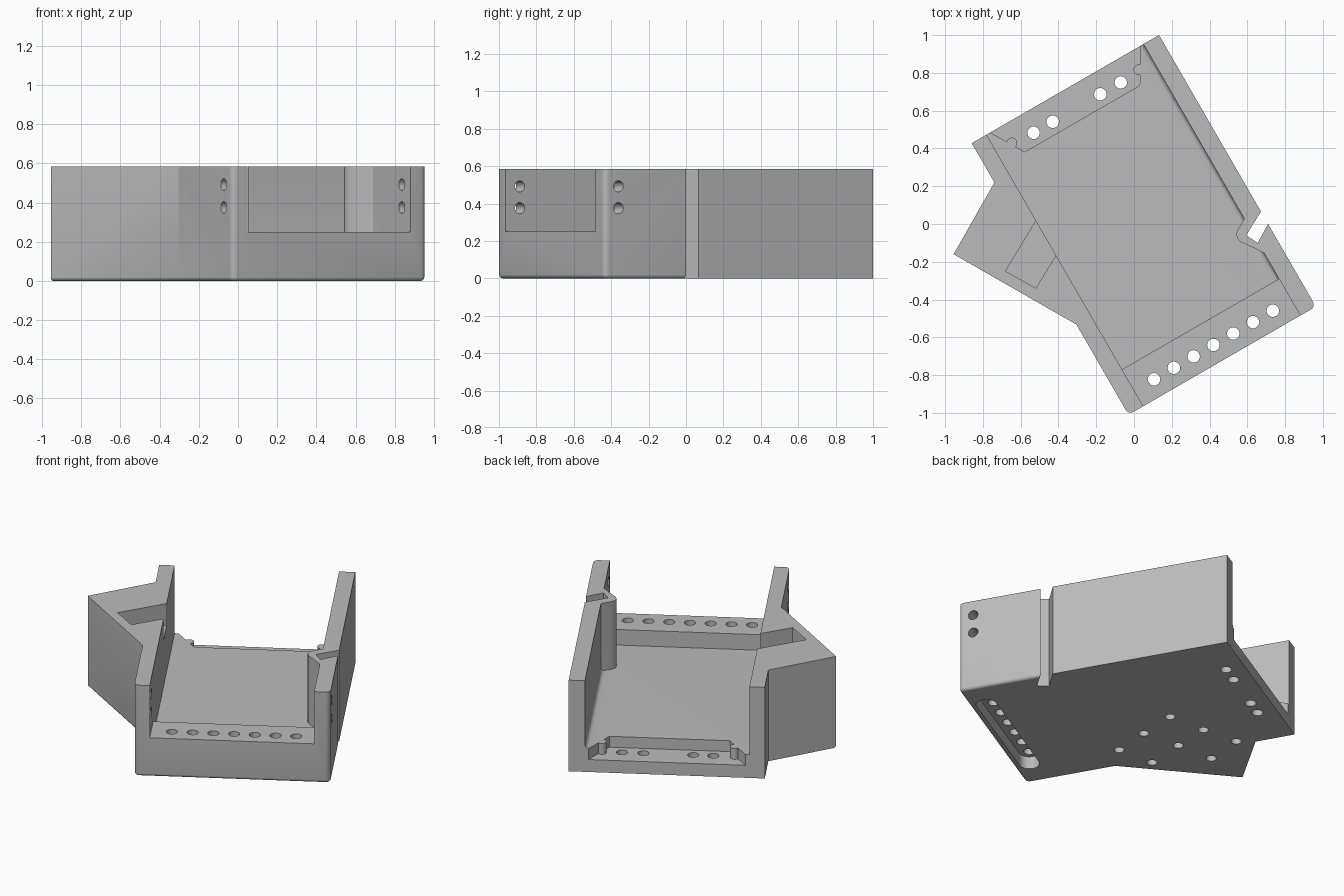
import bpy, bmesh, math
from mathutils import Matrix

if "Cube" in bpy.data.objects:
    bpy.data.objects.remove(bpy.data.objects["Cube"])

HEIGHT, FLOOR, FRONT_LEVEL = 0.585, 0.15, 0.25

grey = bpy.data.materials.new("plain grey")
grey.use_nodes = True
grey.diffuse_color = (0.5, 0.5, 0.5, 1)
grey.node_tree.nodes["Principled BSDF"].inputs["Base Color"].default_value = (0.5, 0.5, 0.5, 1)


def bevel(bm, rule, radius):
    bm.edges.ensure_lookup_table()
    picked = [e for e in bm.edges if rule(*e.verts)]
    bmesh.ops.bevel(bm, geom=picked, offset=radius, segments=5, profile=0.5, affect='EDGES')


def prism(name, outline, z0, z1, bevels=()):
    """Extrude a plan outline from z0 to z1, then round the chosen edges."""
    bm = bmesh.new()
    base = bm.faces.new([bm.verts.new((x, y, z0)) for x, y in outline])
    top = bmesh.ops.extrude_face_region(bm, geom=[base])["geom"]
    bmesh.ops.translate(bm, vec=(0, 0, z1 - z0),
                        verts=[v for v in top if isinstance(v, bmesh.types.BMVert)])
    bmesh.ops.recalc_face_normals(bm, faces=bm.faces)
    for rule, radius in bevels:
        bevel(bm, rule, radius)
    mesh = bpy.data.meshes.new(name)
    bm.to_mesh(mesh)
    bm.free()
    ob = bpy.data.objects.new(name, mesh)
    bpy.context.collection.objects.link(ob)
    return ob


def disc(x, y, r, n=24):
    return [(x + r * math.cos(2 * math.pi * i / n), y + r * math.sin(2 * math.pi * i / n))
            for i in range(n)]


def cut(target, cutter):
    mod = target.modifiers.new("cut", 'BOOLEAN')
    mod.operation, mod.solver, mod.object = 'DIFFERENCE', 'EXACT', cutter
    bpy.context.view_layer.objects.active = target
    bpy.ops.object.modifier_apply(modifier=mod.name)
    bpy.data.objects.remove(cutter)


# Edge rules for rounding
def front_corner(a, b):
    return abs(a.co.z - b.co.z) > 0.1 and a.co.y < -0.85 and b.co.y < -0.85


def front_bottom(a, b):
    mid = (a.co + b.co) / 2
    return max(a.co.z, b.co.z) < 0.001 and (mid.y < -0.4 or (mid.x < -0.55 and mid.y < 0.1))


def wall_foot(a, b):
    return max(a.co.z, b.co.z) < FLOOR + 0.001 and min(a.co.x, b.co.x) > 0.515


# Solid block with the triangular side lug and slanted notch
body = prism("bracket_body",
             [(-0.53, -0.86), (0.615, -0.86), (0.615, -0.355), (0.517, -0.414),
              (0.485, -0.349), (0.615, -0.279), (0.615, 0.80), (-0.53, 0.80),
              (-0.53, 0.56), (-0.907, 0.339), (-0.53, -0.309)],
             0, HEIGHT, [(front_corner, 0.03), (front_bottom, 0.02)])

# Main tray, leaving a rounded pad behind the notch
cut(body, prism("tray_cutter",
                [(-0.44, -0.635), (0.52, -0.635), (0.52, -0.479), (0.477, -0.414),
                 (0.442, -0.365), (0.436, -0.342), (0.441, -0.32), (0.455, -0.304),
                 (0.52, -0.267), (0.52, 1), (-0.44, 1)],
                FLOOR, 1, [(wall_foot, 0.025)]))
# Lower front wall between the side walls
cut(body, prism("front_cutter", [(-0.44, -1), (0.52, -1), (0.52, -0.6), (-0.44, -0.6)],
                FRONT_LEVEL, 1))
# Pocket in the side lug
cut(body, prism("pocket_cutter",
                [(-0.40, 0.296), (-0.714, 0.124), (-0.62, -0.034), (-0.40, 0.085)],
                HEIGHT - 0.14, 1))

# Rear ledge with a small round bump on each slanted side
ledge = prism("ledge_cutter", [(-0.31, 0.62), (0.393, 0.62), (0.56, 0.9), (-0.477, 0.9)], 0.08, 0.3)
for x in (-0.345, 0.43):
    cut(ledge, prism("bump", disc(x, 0.695, 0.028), 0, 1))
cut(body, ledge)

# Underside slot beneath the front holes
slot = []
for cx, start in ((0.41, -90), (-0.32, 90)):
    for i in range(13):
        a = math.radians(start + 15 * i)
        slot.append((cx + 0.06 * math.cos(a), -0.765 + 0.06 * math.sin(a)))
cut(body, prism("slot_cutter", slot, -0.1, 0.08))

# Vertical holes through the front wall and rear ledge
for i in range(7):
    cut(body, prism("hole", disc(-0.319 + 0.121 * i, -0.765, 0.033), -0.2, 1))
for x in (-0.219, -0.102, 0.189, 0.314):
    cut(body, prism("hole", disc(x, 0.684, 0.033), -0.2, 1))

# Blind holes in the underside
for x, y in ((-0.09, 0.19), (-0.30, 0.32), (-0.22, -0.02), (-0.42, 0.12),
             (-0.49, 0.454), (-0.35, -0.22), (-0.553, -0.09), (-0.626, 0.25)):
    cut(body, prism("hole", disc(x, y, 0.03), -0.2, 0.1))

# Cross holes through both side walls
for z in (0.375, 0.492):
    cross = prism("hole", disc(0, 0, 0.03), -0.8, 0.8)
    cross.data.transform(Matrix.Translation((0, -0.772, z)) @ Matrix.Rotation(math.pi / 2, 4, 'Y'))
    cut(body, cross)

# Turn the finished part, colour it and smooth the rounded edges
body.data.transform(Matrix.Rotation(math.radians(30), 4, 'Z'))
body.data.materials.clear()
body.data.materials.append(grey)
bpy.ops.object.select_all(action='DESELECT')
body.select_set(True)
bpy.context.view_layer.objects.active = body
bpy.ops.object.shade_smooth_by_angle(angle=math.radians(30))
